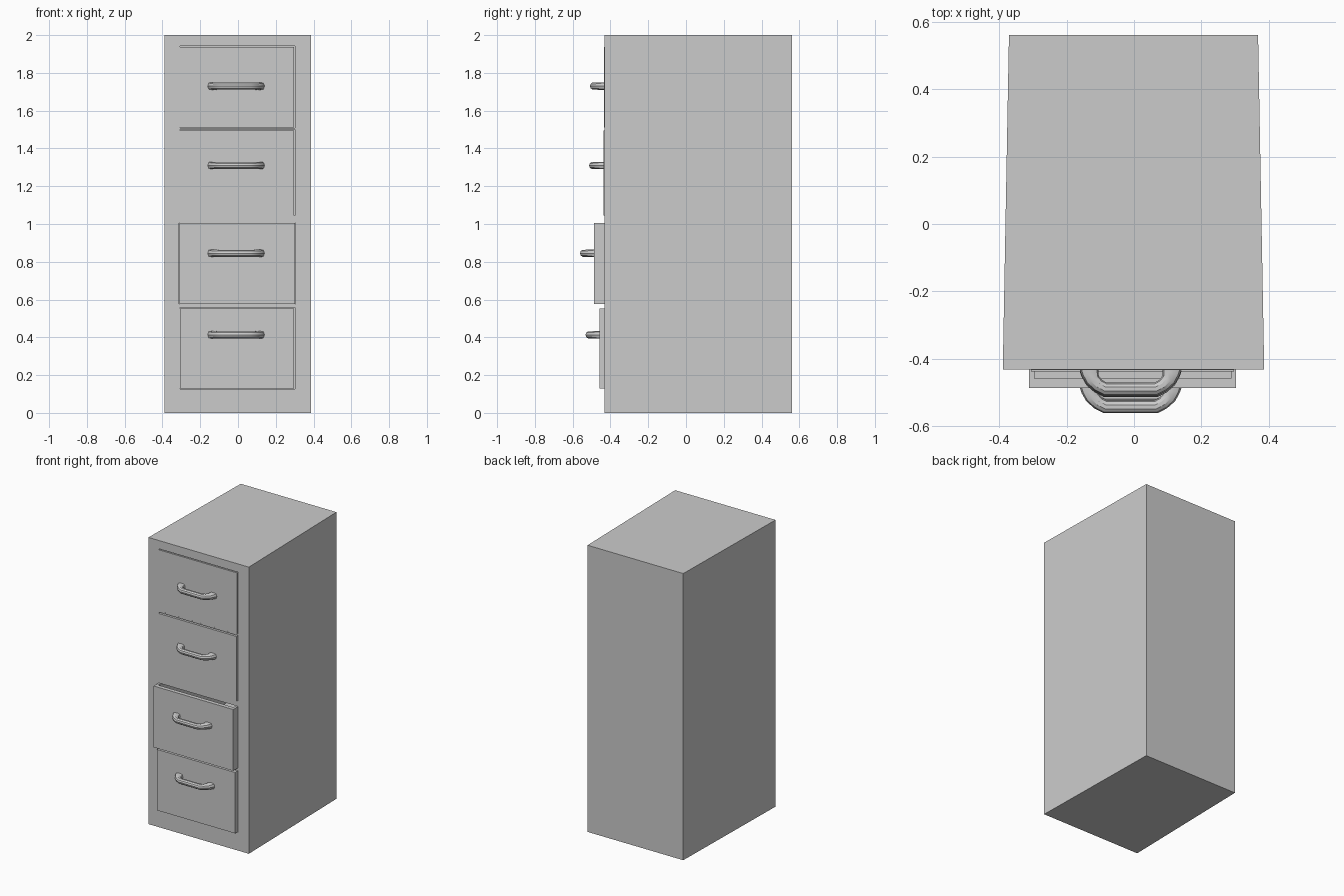
import bpy, bmesh
from mathutils import Vector

if "Cube" in bpy.data.objects:
    bpy.data.objects.remove(bpy.data.objects["Cube"])

FRONT, BACK = -0.432, 0.56


def mesh_object(name, bm):
    bmesh.ops.recalc_face_normals(bm, faces=bm.faces[:])
    me = bpy.data.meshes.new(name)
    bm.to_mesh(me)
    bm.free()
    ob = bpy.data.objects.new(name, me)
    bpy.context.collection.objects.link(ob)
    return ob


def add_box(bm, lo, hi):
    lo, hi = Vector(lo), Vector(hi)
    verts = bmesh.ops.create_cube(bm, size=1)["verts"]
    for v in verts:
        v.co = (lo + hi) / 2 + v.co * (hi - lo)
    return verts


def cut(target, lo, hi):
    bm = bmesh.new()
    add_box(bm, lo, hi)
    cutter = mesh_object("cutter", bm)
    cutter.hide_render = True
    mod = target.modifiers.new("cut", "BOOLEAN")
    mod.operation, mod.solver, mod.object = "DIFFERENCE", "EXACT", cutter
    bpy.context.view_layer.objects.active = target
    bpy.ops.object.modifier_apply(modifier=mod.name)
    bpy.data.objects.remove(cutter)


# Cabinet shell, slightly narrower at the back
bm = bmesh.new()
for v in add_box(bm, (-0.389, FRONT, 0), (0.386, BACK, 2)):
    if v.co.y > 0:
        v.co.x *= 0.953
cabinet = mesh_object("cabinet", bm)

# Drawers: left, right, bottom, top, front y, handle z, gap in the opening
drawers = [
    (-0.306, 0.297, 1.510, 1.936, -0.4335, 1.73, 0.006),
    (-0.306, 0.297, 1.045, 1.494, -0.438, 1.31, 0.006),
    (-0.311, 0.303, 0.577, 1.005, -0.486, 0.845, 0.001),
    (-0.306, 0.297, 0.128, 0.553, -0.457, 0.413, 0.004),
]

for i, (x0, x1, z0, z1, y, hz, gap) in enumerate(drawers, 1):
    # Opening in the cabinet, and the open-topped drawer in it
    cut(cabinet, (x0 - 0.001, FRONT - 0.1, z0 - 0.001), (x1 + gap, 0.5, z1 + gap))
    bm = bmesh.new()
    add_box(bm, (x0, y, z0), (x1, y + 0.9, z1))
    drawer = mesh_object(f"drawer_{i}", bm)
    cut(drawer, (x0 + 0.016, y + 0.028, z0 + 0.016), (x1 - 0.016, y + 0.884, z1 + 0.1))

    # Bent tube handle, flared where it meets the drawer front
    half = [(0.124, 0.012, 1.5), (0.120, -0.008, 1.35), (0.113, -0.028, 1.12),
            (0.096, -0.045, 1), (0.075, -0.056, 1)]
    path = [(-x, d, r) for x, d, r in half] + half[::-1]
    cu = bpy.data.curves.new(f"handle_{i}", "CURVE")
    cu.dimensions = "3D"
    cu.bevel_depth, cu.bevel_resolution, cu.use_fill_caps = 0.0195, 3, True
    sp = cu.splines.new("POLY")
    sp.points.add(len(path) - 1)
    for p, (x, d, r) in zip(sp.points, path):
        p.co = (x - 0.01, y + d, hz, 1)
        p.radius = r
    handle = bpy.data.objects.new(f"handle_{i}", cu)
    bpy.context.collection.objects.link(handle)
    bpy.ops.object.select_all(action="DESELECT")
    handle.select_set(True)
    bpy.context.view_layer.objects.active = handle
    bpy.ops.object.convert(target="MESH")
    handle = bpy.context.view_layer.objects.active
    # Keep the tube's height constant despite the flare
    for v in handle.data.vertices:
        v.co.z = max(hz - 0.0195, min(hz + 0.0195, v.co.z))
    bpy.ops.object.shade_smooth_by_angle()
